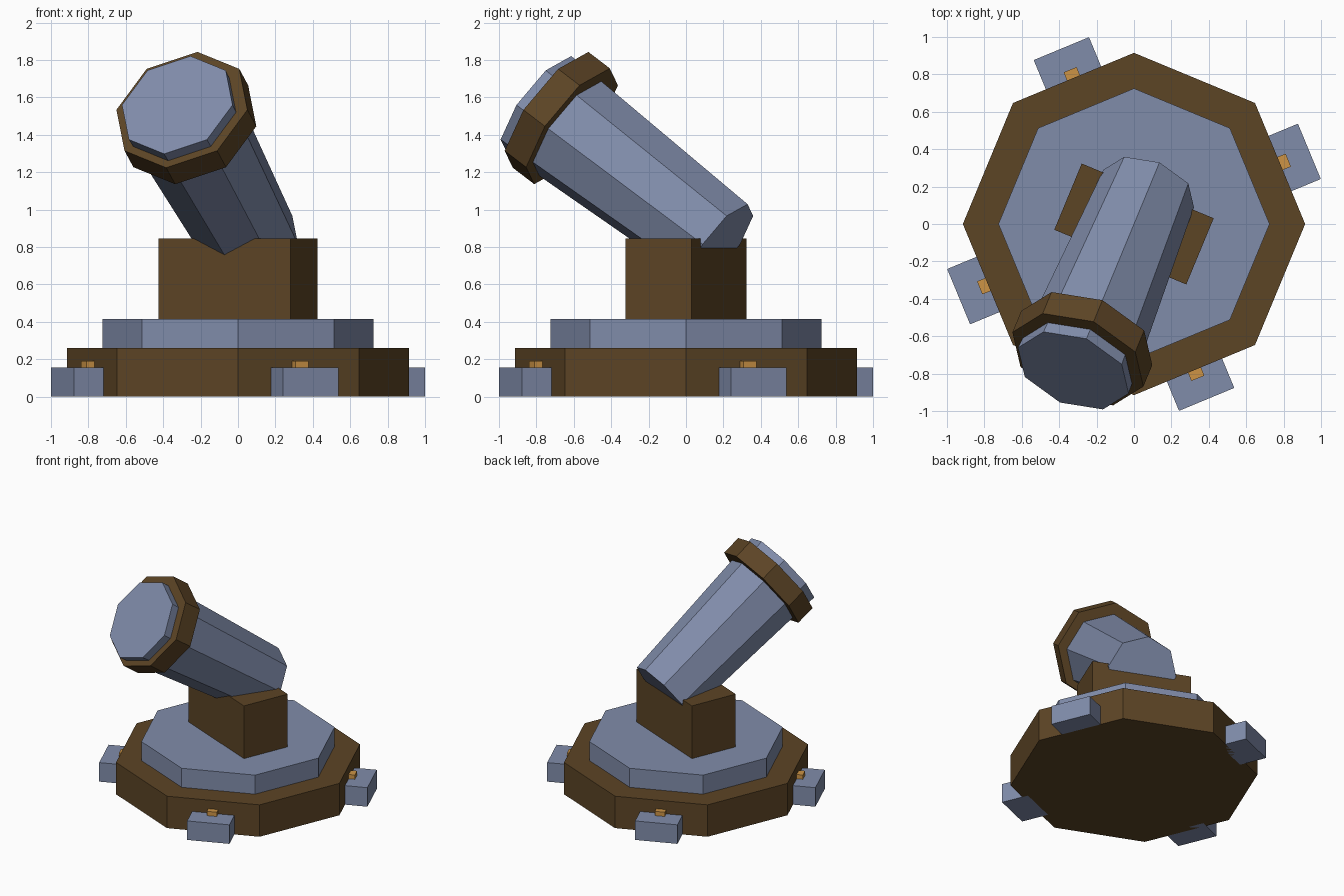
import bpy, bmesh, math
from mathutils import Matrix, Vector

old = bpy.data.objects.get("Cube")
if old:
    bpy.data.objects.remove(old, do_unlink=True)


def material(name, rgb):
    m = bpy.data.materials.new(name)
    m.use_nodes = True
    m.diffuse_color = (*rgb, 1)
    bsdf = m.node_tree.nodes["Principled BSDF"]
    bsdf.inputs["Base Color"].default_value = (*rgb, 1)
    return m


SLATE = material("slate metal", (0.216, 0.262, 0.402))
BROWN = material("dark wood", (0.107, 0.058, 0.0185))
GOLD = material("brass", (0.61, 0.296, 0.06))


def finish(name, bm, mat, matrix):
    bm.transform(matrix)
    mesh = bpy.data.meshes.new(name)
    bm.to_mesh(mesh)
    bm.free()
    mesh.materials.append(mat)
    obj = bpy.data.objects.new(name, mesh)
    bpy.context.collection.objects.link(obj)
    return obj


def octagon(name, r1, r2, z1, z2, mat, matrix=Matrix()):
    """Eight-sided prism with a corner on the local x axis."""
    bm = bmesh.new()
    rings = [[bm.verts.new((r * math.cos(k * math.pi / 4), r * math.sin(k * math.pi / 4), z))
              for k in range(8)] for r, z in ((r1, z1), (r2, z2))]
    for k in range(8):
        n = (k + 1) % 8
        bm.faces.new((rings[0][k], rings[0][n], rings[1][n], rings[1][k]))
    bm.faces.new(rings[0][::-1])
    bm.faces.new(rings[1])
    return finish(name, bm, mat, matrix)


def box(name, low, high, mat, matrix=Matrix()):
    low, high = Vector(low), Vector(high)
    bm = bmesh.new()
    bmesh.ops.create_cube(bm, size=1)
    bm.transform(Matrix.Translation((low + high) / 2) @ Matrix.Diagonal((*(high - low), 1)))
    return finish(name, bm, mat, matrix)


def turn(degrees, axis="Z"):
    return Matrix.Rotation(math.radians(degrees), 4, axis)


# Stepped base
octagon("base", 0.915, 0.915, 0, 0.26, BROWN)
octagon("turntable", 0.725, 0.725, 0.25, 0.415, SLATE)

# Feet with brass studs around the base
for i in range(4):
    spin = turn(22.5 + 90 * i)
    box(f"foot_{i + 1}", (0.8, -0.16, 0), (1.015, 0.16, 0.155), SLATE, spin)
    box(f"stud_{i + 1}", (0.81, -0.0375, 0.14), (0.893, 0.0375, 0.19), GOLD, spin)

# Mount block, turned with the barrel
aim = turn(-22.5)
box("mount", (-0.382, -0.1915, 0.41), (0.382, 0.1915, 0.845), BROWN, aim)

# Flared barrel with its muzzle band, tilted up
tilt = aim @ Matrix.Translation((0, 0.205, 0.815)) @ turn(54.75, "X")
octagon("barrel", 0.262, 0.32, 0, 1.29, SLATE, tilt)
octagon("muzzle_band", 0.379, 0.379, 1.07, 1.222, BROWN,
        tilt @ Matrix.Translation((0, 0.016, 0)))
